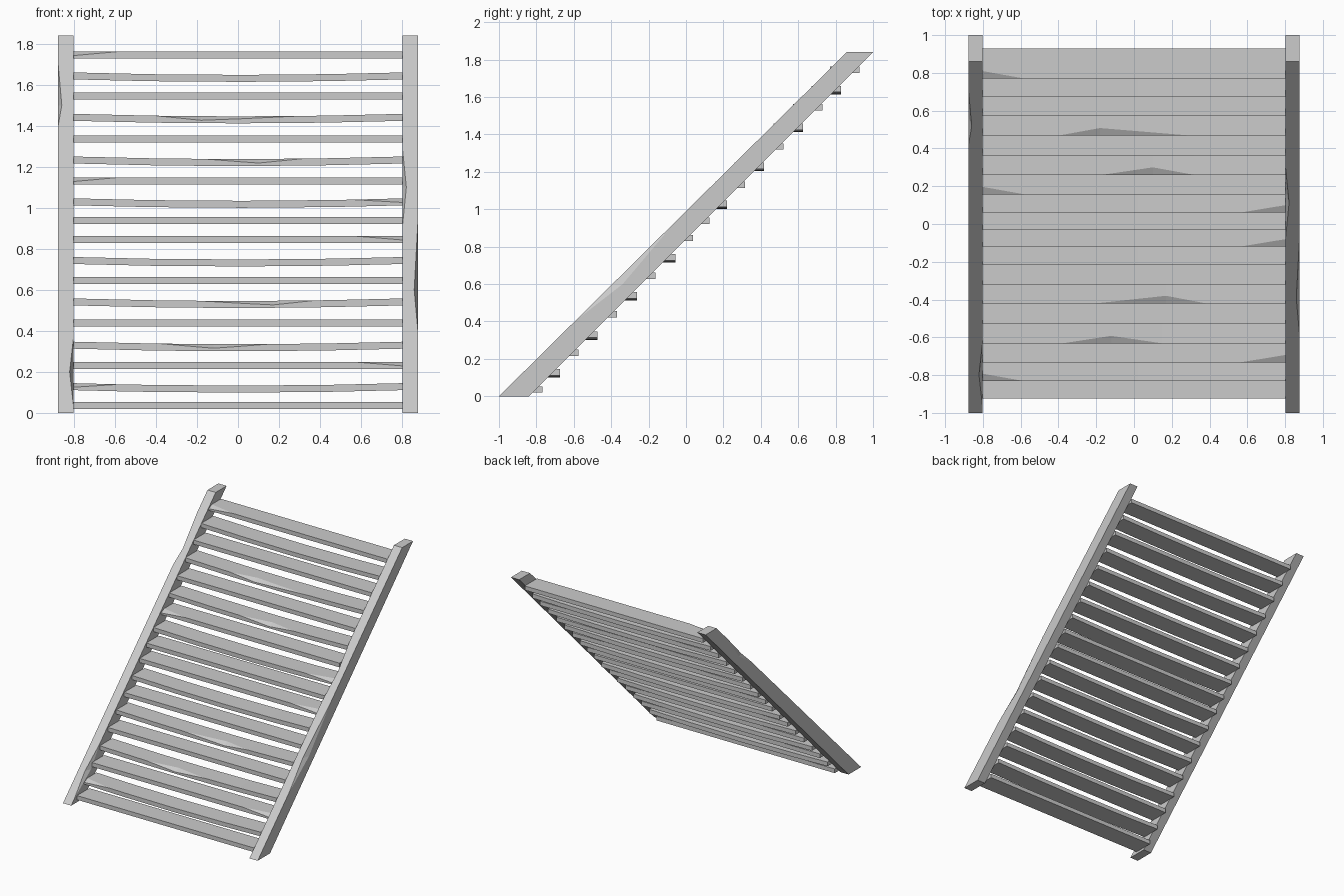
import bpy, bmesh

if "Cube" in bpy.data.objects:
    bpy.data.objects.remove(bpy.data.objects["Cube"])

def loft(name, sections):
    """Skin a row of equal-sized closed sections and cap the ends."""
    bm = bmesh.new()
    rings = [[bm.verts.new(p) for p in s] for s in sections]
    n = len(rings[0])
    for a, b in zip(rings, rings[1:]):
        for i in range(n):
            j = (i + 1) % n
            bm.faces.new((a[i], a[j], b[j], b[i]))
    bm.faces.new(rings[0][::-1])
    bm.faces.new(rings[-1])
    bmesh.ops.remove_doubles(bm, verts=bm.verts, dist=1e-5)
    bmesh.ops.recalc_face_normals(bm, faces=bm.faces)
    me = bpy.data.meshes.new(name)
    bm.to_mesh(me)
    bm.free()
    ob = bpy.data.objects.new(name, me)
    bpy.context.collection.objects.link(ob)
    return ob

def chip_amount(chip, t):
    """Triangular falloff: 1 at the peak, 0 at both ends."""
    lo, peak, hi = chip
    if t == peak:
        return 1.0
    if t <= lo or t >= hi:
        return 0.0
    return (t - lo) / (peak - lo) if t < peak else (hi - t) / (hi - peak)

# Sloping side rails with worn front corners
def rail(name, side, outer, inner):
    sections = []
    for z in sorted({0.0, 1.84, *outer, *inner}):
        front, back = -1 + 1.0109 * z, z - 0.84
        o, i = chip_amount(outer, z), chip_amount(inner, z)
        xo, xi = 0.877, 0.803
        pts = [(xi, back), (xo, back), (xo, front + 0.055 * o),
               (xo - 0.018 * o, front), (xi + 0.018 * i, front),
               (xi, front + 0.055 * i)]
        sections.append([(side * x, y, z) for x, y in pts])
    loft(name, sections)

rail("left_rail", -1, (1.40, 1.50, 1.70), (0.04, 0.20, 0.36))
rail("right_rail", 1, (0.40, 0.60, 0.93), (0.92, 1.10, 1.28))

# Treads: front position, top height, chipped span and sagging boards
FRONTS = [-0.925, -0.832, -0.733, -0.632, -0.527, -0.42, -0.32, -0.215, -0.12,
          -0.033, 0.06, 0.157, 0.26, 0.363, 0.468, 0.573, 0.672, 0.77]
TOPS = [0.053, 0.145, 0.249, 0.347, 0.456, 0.558, 0.662, 0.76, 0.863,
        0.955, 1.046, 1.148, 1.25, 1.352, 1.458, 1.562, 1.66, 1.762]
LEFT, RIGHT = (-2, -0.803, -0.58), (0.56, 0.803, 2)
CHIPS = {1: LEFT, 2: RIGHT, 3: (-0.38, -0.12, 0.15), 5: (-0.2, 0.17, 0.38),
         8: RIGHT, 10: RIGHT, 11: LEFT, 12: (-0.17, 0.1, 0.32),
         14: (-0.4, -0.18, 0.3), 17: LEFT}
SAGGING = {1, 3, 5, 7, 10, 12, 14, 16}

for k, (front, top) in enumerate(zip(FRONTS, TOPS)):
    chip = CHIPS.get(k, (9, 9, 9))
    sag = 0.012 if k in SAGGING else 0.0
    stations = {-0.803, 0.803} | {x for x in chip if abs(x) < 0.803}
    if sag:
        stations |= {-0.42, 0.02, 0.45}
    sections = []
    for x in sorted(stations):
        c = chip_amount(chip, x)
        z = top - sag * (1 - (x / 0.803) ** 2)
        y = front
        pts = [(y + 0.158, z), (y + 0.04 * c, z), (y, z - 0.02 * c),
               (y, z - 0.034), (y + 0.158, z - 0.034)]
        sections.append([(x, py, pz) for py, pz in pts])
    loft(f"tread_{k + 1:02d}", sections)
